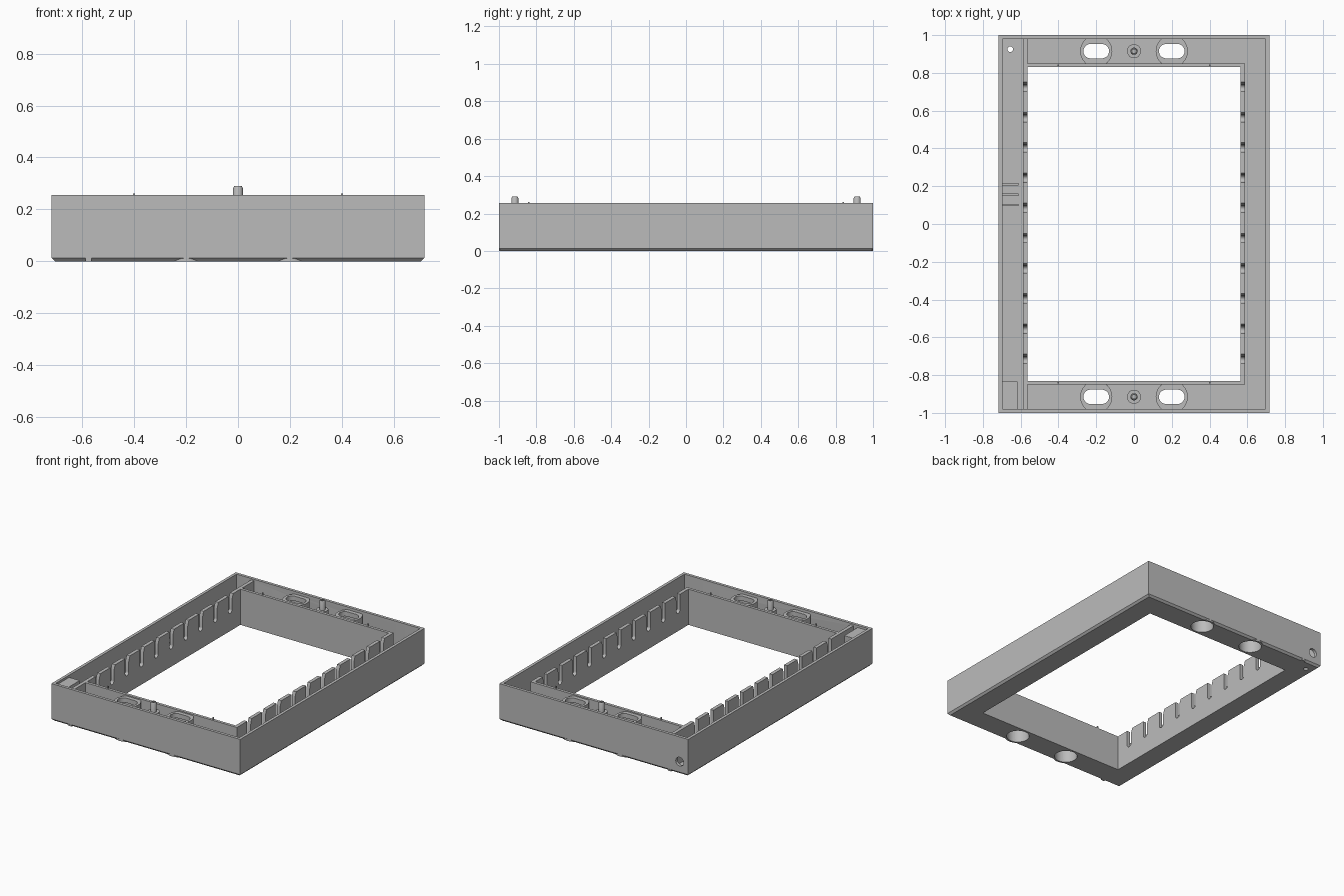
import bpy, bmesh, math

cube = bpy.data.objects.get("Cube")
if cube:
    bpy.data.objects.remove(cube, do_unlink=True)

grey = bpy.data.materials.new("plain grey")
grey.use_nodes = True
grey.diffuse_color = (0.5, 0.5, 0.5, 1)
grey.node_tree.nodes["Principled BSDF"].inputs["Base Color"].default_value = (0.5, 0.5, 0.5, 1)

HX, HY, TOP = 0.717, 1.0, 0.255      # outer half sizes and rim height
WALL, FLOOR, CHAMFER = 0.02, 0.02, 0.013
HOLE_X, HOLE_Y = 0.563, 0.83         # half sizes of the opening
INNER_TOP, BOSS_TOP = 0.245, 0.237
RAIL_Y = 0.915                       # centre line of the end channels


def make(name, bm, smooth=False):
    bmesh.ops.recalc_face_normals(bm, faces=bm.faces)
    mesh = bpy.data.meshes.new(name)
    bm.to_mesh(mesh)
    bm.free()
    mesh.materials.append(grey)
    ob = bpy.data.objects.new(name, mesh)
    bpy.context.collection.objects.link(ob)
    if smooth:
        soften(ob)
    return ob


def activate(ob):
    bpy.ops.object.select_all(action='DESELECT')
    ob.select_set(True)
    bpy.context.view_layer.objects.active = ob


def soften(ob):
    activate(ob)
    bpy.ops.object.shade_smooth_by_angle(angle=math.radians(30))


def prism(bm, pts, axis, a, b):
    """Extrude a 2D outline along an axis from a to b."""
    def place(p, h):
        return (h, p[0], p[1]) if axis == 'x' else (p[0], h, p[1]) if axis == 'y' else (p[0], p[1], h)
    lo = [bm.verts.new(place(p, a)) for p in pts]
    hi = [bm.verts.new(place(p, b)) for p in pts]
    bm.faces.new(lo)
    bm.faces.new(hi)
    for i in range(len(pts)):
        j = (i + 1) % len(pts)
        bm.faces.new((lo[i], lo[j], hi[j], hi[i]))


def rect(x0, x1, y0, y1):
    return [(x0, y0), (x1, y0), (x1, y1), (x0, y1)]


def arc(cx, cy, r, start=0, sweep=360, n=48):
    steps = n if sweep == 360 else n + 1
    angles = [math.radians(start + sweep * i / n) for i in range(steps)]
    return [(cx + r * math.cos(t), cy + r * math.sin(t)) for t in angles]


def box(name, x0, x1, y0, y1, z0, z1):
    bm = bmesh.new()
    prism(bm, rect(x0, x1, y0, y1), 'z', z0, z1)
    return make(name, bm)


def cut(ob, *cutters):
    activate(ob)
    for c in cutters:
        mod = ob.modifiers.new("cut", 'BOOLEAN')
        mod.object = c
        mod.operation = 'DIFFERENCE'
        mod.solver = 'EXACT'
        bpy.ops.object.modifier_apply(modifier=mod.name)


# Tray: outer wall, chamfered underside and floor, lofted through rectangles
bm = bmesh.new()
rings = []
for hx, hy, z in [(HX, HY, TOP), (HX, HY, CHAMFER), (HX - CHAMFER, HY - CHAMFER, 0),
                  (HOLE_X, HOLE_Y, 0), (HOLE_X, HOLE_Y, FLOOR),
                  (HX - WALL, HY - WALL, FLOOR), (HX - WALL, HY - WALL, TOP)]:
    rings.append([bm.verts.new((x, y, z)) for x, y in rect(-hx, hx, -hy, hy)])
for k, ring in enumerate(rings):
    nxt = rings[(k + 1) % len(rings)]
    for i in range(4):
        j = (i + 1) % 4
        bm.faces.new((ring[i], ring[j], nxt[j], nxt[i]))
tray = make("tray", bm)

# Cutters for the mounting bosses and the cable holes
spots = [(sx * 0.2, sy * RAIL_Y) for sx in (-1, 1) for sy in (-1, 1)]
bm = bmesh.new()
for x, y in spots:
    prism(bm, arc(x, y, 0.072), 'z', -0.1, 0.205)
cavities = make("boss_cavity_cutter", bm)
bm = bmesh.new()
for x, y in spots:
    r, half = 0.038, 0.03
    outline = arc(x + half, y, r, -90, 180, 16) + arc(x - half, y, r, 90, 180, 16)
    prism(bm, outline, 'z', 0.15, 0.4)
slots = make("boss_slot_cutter", bm)
bm = bmesh.new()
prism(bm, arc(-0.652, 0.085, 0.03, n=32), 'y', 0.95, 1.1)
prism(bm, arc(-0.655, 0.925, 0.015, n=24), 'z', -0.1, 0.04)
holes = make("cable_hole_cutter", bm)
cutters = [cavities, slots, holes]
for c in cutters:
    c.hide_render = True
cut(tray, cavities, holes)

# Slotted bosses at both ends
for i, (x, y) in enumerate(spots):
    bm = bmesh.new()
    prism(bm, arc(x, y, 0.0849, n=64), 'z', 0, BOSS_TOP)
    boss = make(f"mounting_boss_{i + 1}", bm)
    cut(boss, cavities, slots)
    soften(boss)
soften(tray)


# Comb walls along both long sides of the opening
def comb(name, x0, x1, half):
    outline = [(half, 0), (half, INNER_TOP)]
    for i in range(10):
        y, r = 0.72 - 0.16 * i, 0.019
        outline += [(y + r + 0.012, INNER_TOP), (y + r, INNER_TOP - 0.035)]
        outline += arc(y, 0.14, r, 0, -180, 12)
        outline += [(y - r, INNER_TOP)]
    outline += [(-half, INNER_TOP), (-half, 0)]
    bm = bmesh.new()
    prism(bm, outline, 'x', x0, x1)
    make(name, bm, True)


comb("right_comb_wall", -HOLE_X - 0.024, -HOLE_X, HY - 0.0005)
comb("left_comb_wall", HOLE_X, HOLE_X + 0.024, HOLE_Y + WALL)

# End walls, locating pegs, standoffs and screw pins
for s, side in ((-1, "front"), (1, "back")):
    y0, y1 = sorted((s * HOLE_Y, s * (HOLE_Y + WALL)))
    wall = box(side + "_inner_wall", -HOLE_X, HOLE_X, y0, y1, 0, INNER_TOP)
    cut(wall, cavities)
    for x in (-0.4, 0.4):
        y = s * 0.84
        box(side + "_locating_peg", x - 0.004, x + 0.004, y - 0.004, y + 0.004, 0.23, 0.262)
    bm = bmesh.new()
    prism(bm, arc(0, s * RAIL_Y, 0.037, n=32), 'z', FLOOR - 0.005, 0.225)
    make(side + "_standoff", bm, True)

    # Pin with a rounded rim and a hexagonal socket
    bm = bmesh.new()
    loops = []
    for r, z in [(0.019, 0.2), (0.019, 0.282), (0.015, 0.29), (0.011, 0.29), (0.011, 0.265)]:
        n = 24
        ring = []
        for i in range(n):
            t = 2 * math.pi * i / n
            q = r
            if r < 0.012:
                q = r * math.cos(math.pi / 6) / math.cos(t % (math.pi / 3) - math.pi / 6)
            ring.append(bm.verts.new((q * math.cos(t), s * RAIL_Y + q * math.sin(t), z)))
        loops.append(ring)
    for a, b in zip(loops, loops[1:]):
        for i in range(n):
            j = (i + 1) % n
            bm.faces.new((a[i], a[j], b[j], b[i]))
    bm.faces.new(loops[0])
    bm.faces.new(loops[-1])
    make(side + "_screw_pin", bm, True)

# Side channel: corner block and three low ribs
box("corner_block", -0.705, -0.617, -0.985, -0.835, FLOOR - 0.005, 0.24)
for y in (0.21, 0.155, 0.1):
    box("channel_rib", -0.705, -0.612, y - 0.006, y + 0.006, FLOOR - 0.005, 0.12)

for c in cutters:
    bpy.data.objects.remove(c, do_unlink=True)
